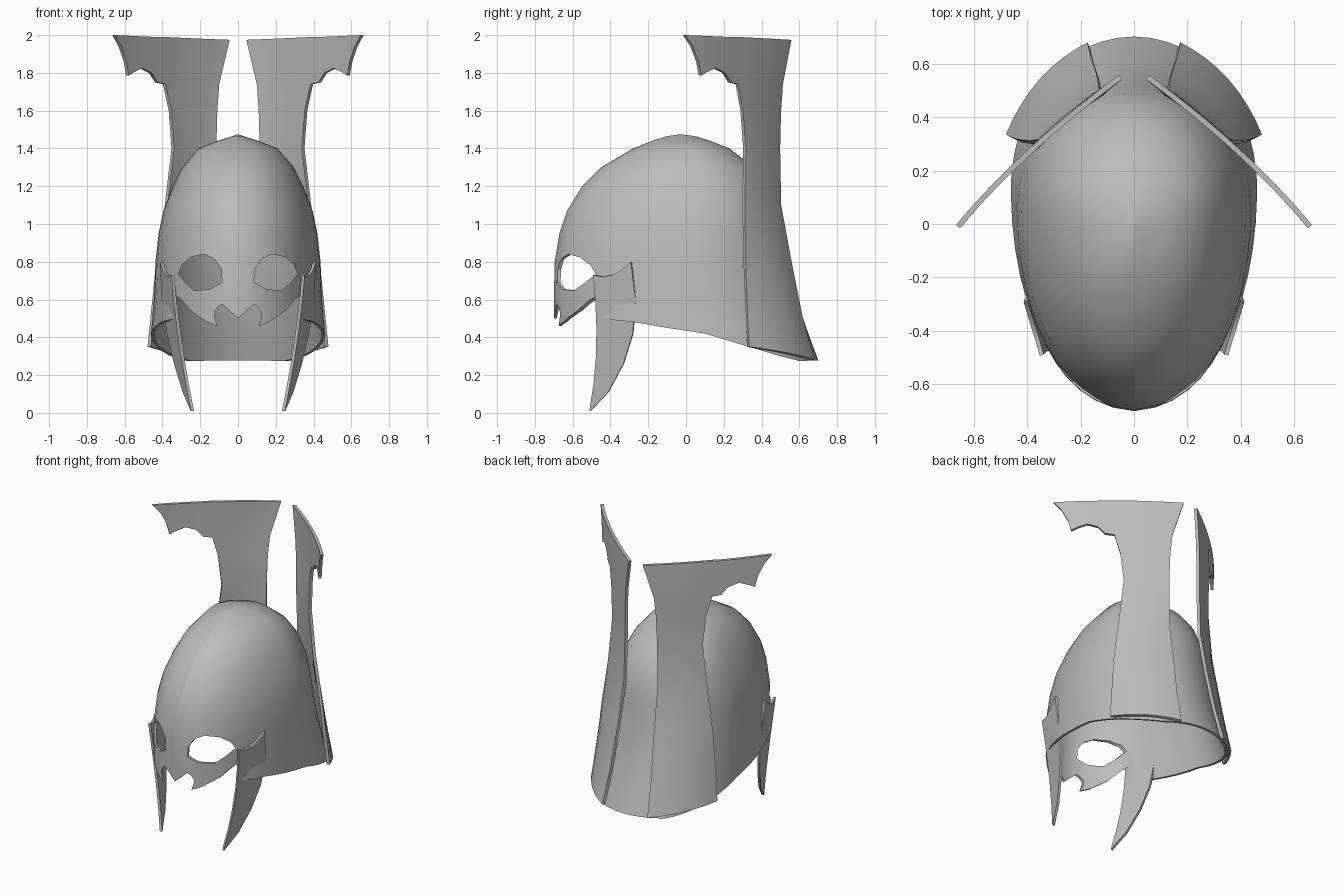
import bpy, bmesh
from math import sin, cos, pi, radians
from mathutils import Vector

if "Cube" in bpy.data.objects:
    bpy.data.objects.remove(bpy.data.objects["Cube"])

steel = bpy.data.materials.new("grey steel")
steel.use_nodes = True
GREY = (0.5, 0.5, 0.5, 1)
steel.diffuse_color = GREY
steel.node_tree.nodes["Principled BSDF"].inputs["Base Color"].default_value = GREY


def make_object(name, bm):
    bmesh.ops.remove_doubles(bm, verts=bm.verts, dist=1e-4)
    bmesh.ops.recalc_face_normals(bm, faces=bm.faces)
    mesh = bpy.data.meshes.new(name)
    bm.to_mesh(mesh)
    bm.free()
    mesh.materials.append(steel)
    ob = bpy.data.objects.new(name, mesh)
    bpy.context.collection.objects.link(ob)
    return ob


def loft(bm, rows, closed=False):
    """Skin rows of points with quads."""
    rings = [[bm.verts.new(p) for p in row] for row in rows]
    for a, b in zip(rings, rings[1:]):
        n = len(a)
        for i in range(n if closed else n - 1):
            j = (i + 1) % n
            bm.faces.new((a[i], a[j], b[j], b[i]))
    return rings


def finish(ob, thickness, offset, mirror=False, cutters=()):
    """Thicken, mirror, cut, then smooth with sharp edges kept."""
    bpy.ops.object.select_all(action='DESELECT')
    bpy.context.view_layer.objects.active = ob
    ob.select_set(True)
    solid = ob.modifiers.new("thickness", 'SOLIDIFY')
    solid.thickness, solid.offset = thickness, offset
    if mirror:
        ob.modifiers.new("mirror", 'MIRROR')
    for c in cutters:
        cut = ob.modifiers.new("cut", 'BOOLEAN')
        cut.operation, cut.object, cut.solver = 'DIFFERENCE', c, 'EXACT'
    for m in list(ob.modifiers):
        bpy.ops.object.modifier_apply(modifier=m.name)
    bpy.ops.object.shade_smooth_by_angle(angle=radians(30))


def prism(name, outline, start, direction):
    """Closed cutter swept from an outline."""
    bm = bmesh.new()
    face = bm.faces.new([bm.verts.new(Vector(p) + Vector(start)) for p in outline])
    out = bmesh.ops.extrude_face_region(bm, geom=[face])
    moved = [g for g in out["geom"] if isinstance(g, bmesh.types.BMVert)]
    bmesh.ops.translate(bm, verts=moved, vec=direction)
    ob = make_object(name, bm)
    ob.hide_render = True
    return ob


# Domed shell: rings of height, half width, front, back
levels = [(.2, .475, -.70, .73), (.4, .462, -.70, .655), (.6, .445, -.70, .585),
          (.8, .437, -.695, .535), (.95, .42, -.67, .51), (1.07, .395, -.63, .49),
          (1.2, .345, -.55, .44), (1.3, .295, -.45, .36), (1.4, .21, -.28, .23),
          (1.44, .11, -.18, .13), (1.465, .03, -.10, .05)]


def ring(z, w, front, back):
    mid = (front + back) / 2 + .3 * w
    pts = []
    for i in range(48):
        a = 2 * pi * i / 48
        s, c = sin(a), cos(a)
        if c > 0:
            ridge = 1 - 2 * min(a, 2 * pi - a) / pi
            y = mid + (front - mid) * (.88 * c + .12 * ridge)
            x = w * abs(s) ** .85 * (1 if s > 0 else -1)
        else:
            x, y = w * s, mid - (back - mid) * c
        pts.append((x, y, z))
    return pts


bm = bmesh.new()
rings = loft(bm, [ring(*lv) for lv in levels], closed=True)
apex = bm.verts.new((0, -.03, 1.475))
top = rings[-1]
for i, v in enumerate(top):
    bm.faces.new((v, top[(i + 1) % len(top)], apex))
shell = make_object("helmet_shell", bm)

# Eye, mouth and lower rim cutters
eye = [(.085, .69), (.088, .76), (.125, .815), (.18, .84), (.25, .825), (.295, .785),
       (.315, .735), (.28, .69), (.23, .647), (.15, .655)]
mouth = [(0, .5), (.05, .545), (.083, .575), (.105, .562), (.125, .535), (.125, .51),
         (.11, .46), (.17, .485), (.25, .54), (.3, .6), (.325, .62), (.325, .1), (0, .1)]
rim = [(-.8, .45), (-.6, .45), (-.47, .5), (-.27, .48), (-.1, .45), (.1, .42), (.3, .36),
       (.5, .3), (.6, .275), (.8, .28), (.8, .1), (-.8, .1)]
cutters = []
for side in (1, -1):
    cutters.append(prism("eye_cutter", [(side * x, 0, z) for x, z in eye],
                         (0, -.9, 0), (0, .6, 0)))
    cutters.append(prism("mouth_cutter", [(side * x, 0, z) for x, z in mouth],
                         (0, -.9, 0), (0, .6, 0)))
cutters.append(prism("rim_cutter", [(0, y, z) for y, z in rim], (-.7, 0, 0), (1.4, 0, 0)))
finish(shell, .016, -1, cutters=cutters)
for c in cutters:
    bpy.data.objects.remove(c)

# Crisp ridge along the middle of the dome
verts = shell.data.vertices
for e in shell.data.edges:
    a, b = (verts[i].co for i in e.vertices)
    if abs(a.x) + abs(b.x) < .002 and min(a.z, b.z) > .9 and min(a.y, b.y) < .1:
        e.use_edge_sharp = True

# Crest wings: strip rows as outer point, inner point, bulge
strip = [((.47, .33, .35), (.17, .67, .28), .045), ((.45, .32, .55), (.155, .61, .5), .04),
         ((.425, .31, .8), (.135, .55, .8), .03), ((.38, .305, 1.1), (.125, .495, 1.1), .015),
         ((.345, .31, 1.4), (.12, .49, 1.4), .008), ((.36, .295, 1.6), (.115, .495, 1.6), .008),
         ((.39, .27, 1.74), (.105, .505, 1.74), .012)]
under = [(-.01, 2), (.03, 1.94), (.06, 1.86), (.075, 1.785), (.1, 1.802), (.15, 1.825),
         (.2, 1.8), (.23, 1.75)]
COLS = 8


def bowed(y, z):
    t = (.55 - y) / .55
    return Vector((.05 + .6 * t + .14 * t * (1 - t), y, z))


rows = []
for outer, inner, bulge in strip:
    row = []
    for i in range(COLS + 1):
        t = i / COLS
        p = Vector(outer).lerp(Vector(inner), t)
        row.append(p + Vector((.6, .75, 0)) * bulge * 4 * t * (1 - t))
    rows.append(row)
low = [bowed(y, z) for y, z in under] + rows[-1]
tip = [bowed(y, 2 - .025 * max(0, y) / .55) for y, z in under]
tip += [bowed(.27 + .28 * i / COLS, 1.99 - .015 * i / COLS) for i in range(COLS + 1)]
bm = bmesh.new()
loft(bm, rows)
loft(bm, [low, tip])
bmesh.ops.dissolve_degenerate(bm, dist=1e-4, edges=bm.edges)
finish(make_object("crest_wings", bm), .02, 0, mirror=True)

# Cheek fangs: front edge and back edge from top to tip
front_edge = [(-.49, .73), (-.478, .6), (-.472, .45), (-.475, .3), (-.488, .15), (-.51, .01)]
back_edge = [(-.29, .8), (-.265, .6), (-.28, .42), (-.33, .26), (-.41, .11), (-.505, .01)]


def fang_point(y, z):
    drop = max(0, .73 - z) / .73
    return Vector((.345 + .3 * (y + .49) - .1 * drop ** 1.1, y, z))


rows = []
for (y0, z0), (y1, z1) in zip(front_edge, back_edge):
    row = []
    for i in range(5):
        t = i / 4
        sag = .035 * 4 * t * (1 - t) if z1 > .75 else 0
        row.append(fang_point(y0 + (y1 - y0) * t, z0 + (z1 - z0) * t - sag))
    rows.append(row)
bm = bmesh.new()
loft(bm, rows)
finish(make_object("cheek_fangs", bm), .016, 0, mirror=True)
